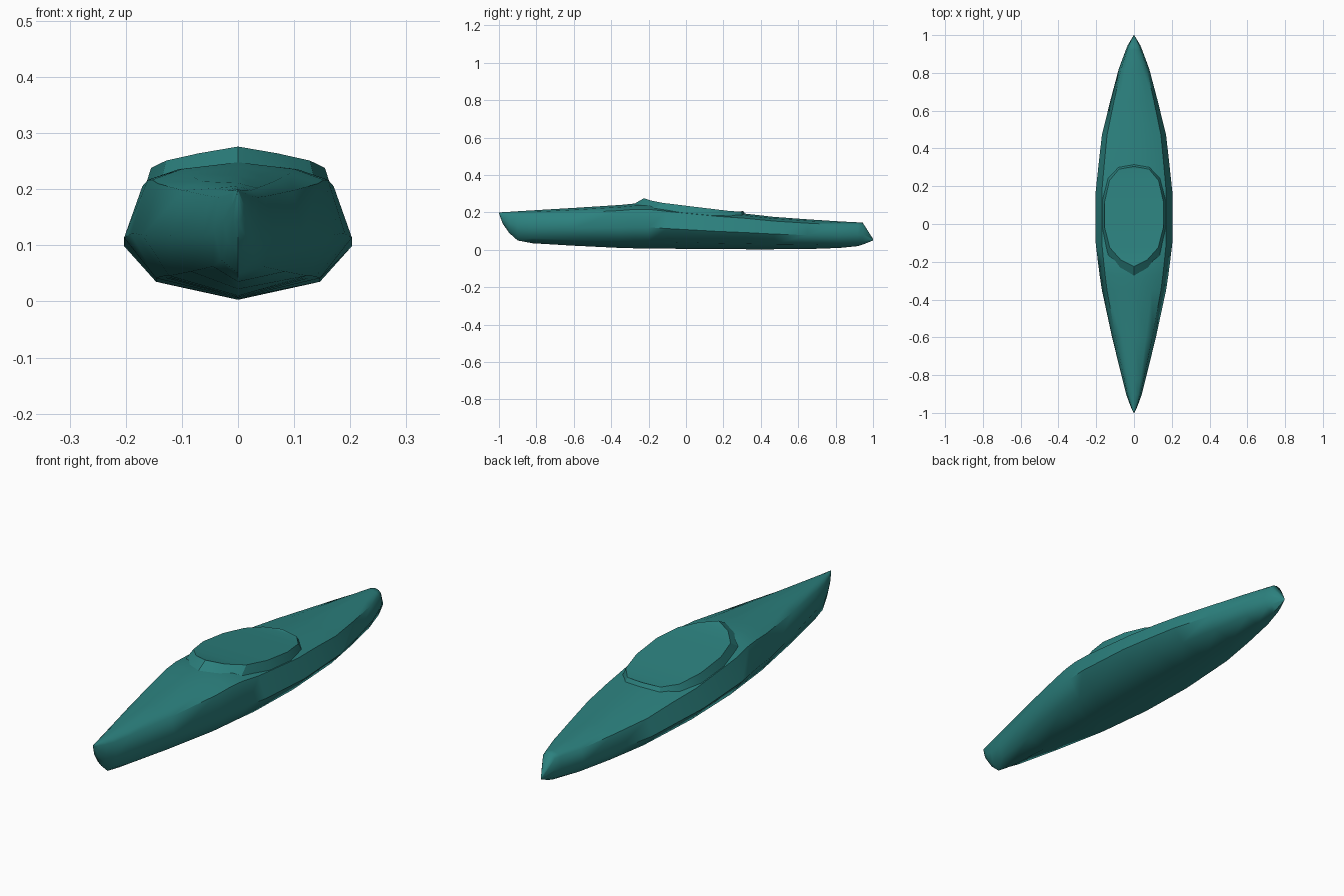
import bpy, bmesh

if "Cube" in bpy.data.objects:
    bpy.data.objects.remove(bpy.data.objects["Cube"])

teal = bpy.data.materials.new("teal_hull")
teal.diffuse_color = (0.025, 0.22, 0.21, 1)
teal.use_nodes = True
teal.node_tree.nodes["Principled BSDF"].inputs["Base Color"].default_value = teal.diffuse_color


def finish(name, bm, angle):
    bmesh.ops.remove_doubles(bm, verts=bm.verts, dist=0.0005)
    bmesh.ops.recalc_face_normals(bm, faces=bm.faces)
    mesh = bpy.data.meshes.new(name)
    bm.to_mesh(mesh)
    bm.free()
    mesh.materials.append(teal)
    ob = bpy.data.objects.new(name, mesh)
    bpy.context.collection.objects.link(ob)
    bpy.ops.object.select_all(action='DESELECT')
    bpy.context.view_layer.objects.active = ob
    ob.select_set(True)
    bpy.ops.object.shade_smooth_by_angle(angle=angle)
    return ob


def bridge(bm, a, b):
    n = len(a)
    for i in range(n):
        bm.faces.new((a[i], a[(i + 1) % n], b[(i + 1) % n], b[i]))


# Half section as fractions of half width and height, keel to deck ridge
section = [(0, 0), (.72, .155), (1, .47), (.84, .87), (.55, .95), (0, 1)]
loop = section + [(-x, z) for x, z in section[-2:0:-1]]

# Hull stations: y, half width, keel height, deck height
stations = [
    (-1.0, .001, .195, .20), (-.98, .012, .14, .201), (-.945, .026, .09, .203),
    (-.90, .042, .05, .206), (-.82, .062, .035, .211), (-.60, .116, .022, .224),
    (-.35, .17, .01, .24), (-.27, .182, .008, .248), (-.20, .191, .007, .248),
    (-.10, .203, .006, .235), (.17, .203, .004, .205), (.32, .187, .003, .193),
    (.47, .17, .003, .176), (.65, .126, .004, .163), (.82, .081, .01, .152),
    (.92, .044, .02, .147), (.945, .034, .028, .145), (1.0, .001, .05, .058)]

bm = bmesh.new()
rings = [[bm.verts.new((x * w, y, k + z * (d - k))) for x, z in loop]
         for y, w, k, d in stations]
for a, b in zip(rings, rings[1:]):
    bridge(bm, a, b)
bm.faces.new(rings[0])
bm.faces.new(rings[-1])
finish("kayak_hull", bm, 0.9)

# Sloping cockpit cover with a skirt sinking into the deck
half = [(0, -.225, .276), (.07, -.19, .264), (.128, -.125, .251), (.155, -.02, .238),
        (.155, .12, .221), (.13, .23, .208), (.08, .29, .204), (0, .305, .209)]
outline = half + [(-x, y, z) for x, y, z in half[-2:0:-1]]
bm = bmesh.new()
top = [bm.verts.new(p) for p in outline]
low = [bm.verts.new((x * 1.08, y * 1.08 - (.05 if y < -.1 else 0), z - .04))
       for x, y, z in outline]
bridge(bm, top, low)
n = len(top)
for i in range(n // 2):
    quad = (top[i], top[i + 1], top[(n - i - 1) % n], top[(n - i) % n])
    bm.faces.new(list(dict.fromkeys(quad)))
bm.faces.new(low)
finish("cockpit_cover", bm, 0.5)
